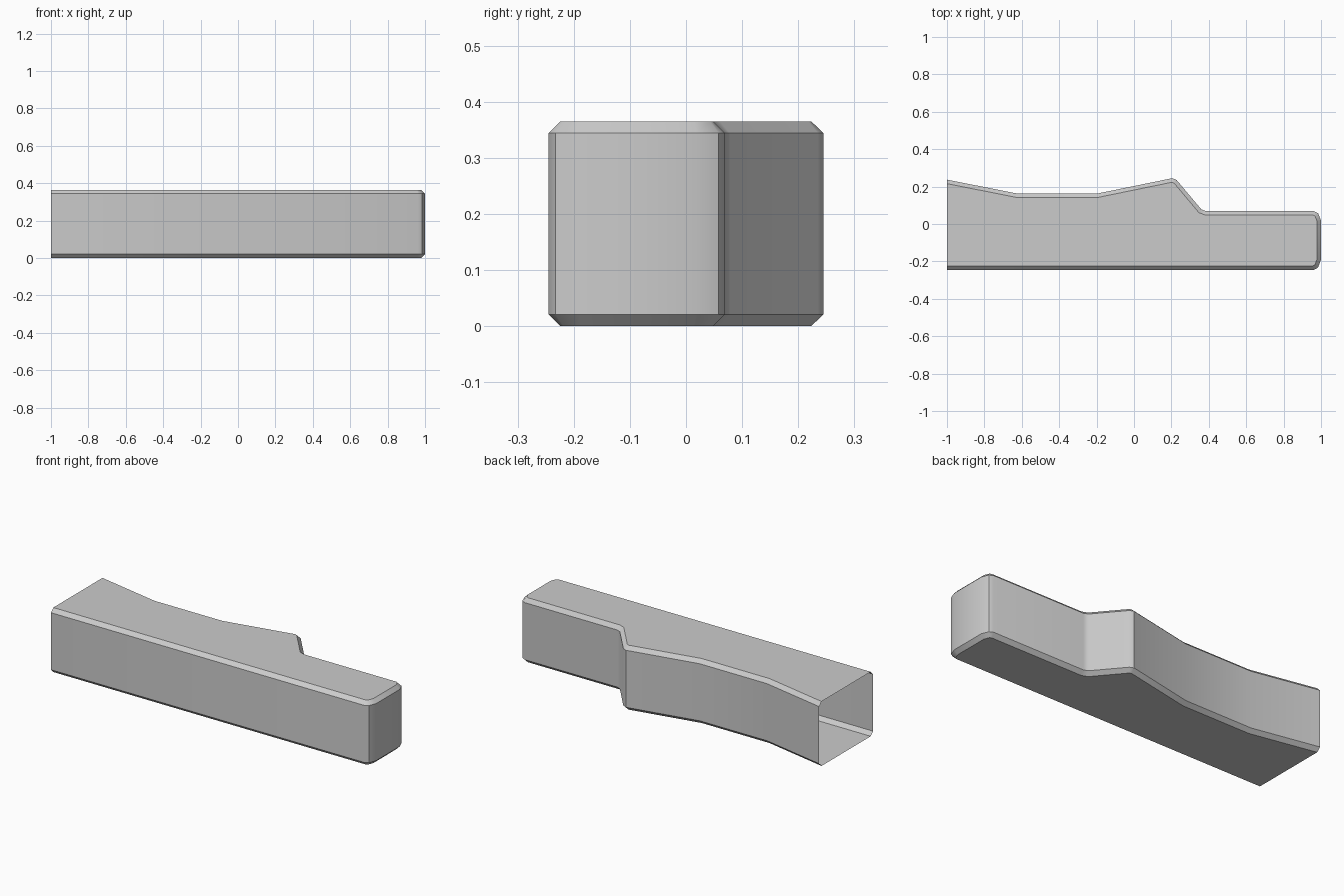
import bpy, bmesh
from mathutils import Vector

if "Cube" in bpy.data.objects:
    bpy.data.objects.remove(bpy.data.objects["Cube"])

H, C = 0.365, 0.021  # height and chamfer size

# Plan outline, counter-clockwise, open at the left end
outline = [Vector(p) for p in [
    (-1, -0.245), (0.962, -0.245), (0.984, -0.233), (1, -0.19),
    (1, 0.018), (0.984, 0.058), (0.962, 0.069), (0.385, 0.069),
    (0.36, 0.078), (0.228, 0.235), (0.205, 0.245),
    (-0.2, 0.162), (-0.62, 0.162), (-1, 0.237)]]


def inset(points, d):
    """Mitred inward offset that keeps both ends on the open plane."""
    normals = []
    for a, b in zip(points, points[1:]):
        t = (b - a).normalized()
        normals.append(Vector((-t.y, t.x)))
    result = []
    for i, p in enumerate(points):
        if i in (0, len(points) - 1):
            n = normals[0 if i == 0 else -1]
            result.append(p + Vector((0, d / n.y)))
        else:
            m = normals[i - 1] + normals[i]
            result.append(p + m * (2 * d / m.length_squared))
    return result


inner = inset(outline, C)
bm = bmesh.new()
loops = [[bm.verts.new((p.x, p.y, z)) for p in pts]
         for pts, z in ((inner, 0), (outline, C), (outline, H - C), (inner, H))]

# Chamfers and side walls; the left end stays open
for low, high in zip(loops, loops[1:]):
    for i in range(len(low) - 1):
        bm.faces.new((low[i], low[i + 1], high[i + 1], high[i]))

# Flat top and bottom
bm.faces.new(loops[3])
bm.faces.new(loops[0][::-1])

mesh = bpy.data.meshes.new("stock_shell")
bm.to_mesh(mesh)
bm.free()
shell = bpy.data.objects.new("stock_shell", mesh)
bpy.context.collection.objects.link(shell)
bpy.context.view_layer.objects.active = shell
shell.select_set(True)
bpy.ops.object.shade_smooth_by_angle(angle=0.6)
